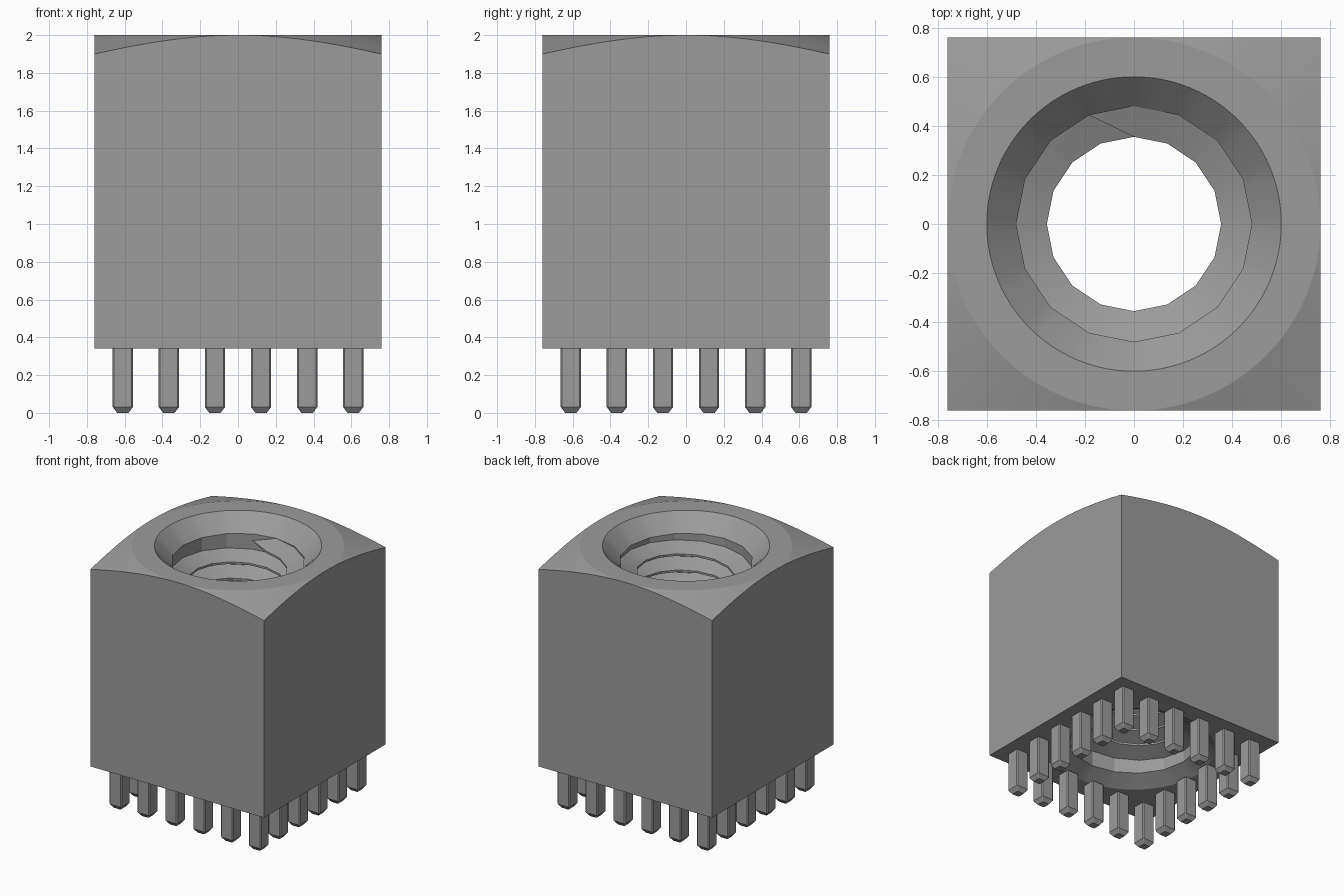
import bpy, bmesh, math

cube = bpy.data.objects.get("Cube")
if cube:
    bpy.data.objects.remove(cube, do_unlink=True)

HALF, BASE, TOP = 0.76, 0.34, 2.0
RIM, BORE, CREST = 0.60, 0.48, 0.355
SIDES, SEGS = 16, 96          # bore sides, block segments (multiple of 16)

grey = bpy.data.materials.new("grey_metal")
grey.use_nodes = True
grey.diffuse_color = (0.33, 0.33, 0.33, 1)
grey.node_tree.nodes["Principled BSDF"].inputs["Base Color"].default_value = (0.33, 0.33, 0.33, 1)


def finish(name, bm, angle=30):
    bmesh.ops.remove_doubles(bm, verts=bm.verts, dist=1e-5)
    bmesh.ops.recalc_face_normals(bm, faces=bm.faces)
    mesh = bpy.data.meshes.new(name)
    bm.to_mesh(mesh)
    bm.free()
    mesh.materials.append(grey)
    obj = bpy.data.objects.new(name, mesh)
    bpy.context.collection.objects.link(obj)
    bpy.ops.object.select_all(action='DESELECT')
    obj.select_set(True)
    bpy.context.view_layer.objects.active = obj
    bpy.ops.object.shade_smooth_by_angle(angle=math.radians(angle))
    return obj


def square_radius(a):
    return HALF / max(abs(math.cos(a)), abs(math.sin(a)))


def bore_radius(a):
    step = 2 * math.pi / SIDES
    return BORE * math.cos(step / 2) / math.cos(a % step - step / 2)


# Square block: chamfered corners, countersunk through bore
def block_section(a):
    outer, bore = square_radius(a), bore_radius(a)
    drop = 0.10 * (outer - HALF) / (HALF * (math.sqrt(2) - 1))
    return [(bore, TOP - 0.125), (RIM, TOP), (HALF, TOP), (outer, TOP - drop),
            (outer, BASE), (RIM, BASE), (bore, BASE + 0.07)]


bm = bmesh.new()
rings = []
for i in range(SEGS):
    a = 2 * math.pi * i / SEGS
    rings.append([bm.verts.new((r * math.cos(a), r * math.sin(a), z))
                  for r, z in block_section(a)])
for i in range(SEGS):
    p, q = rings[i], rings[(i + 1) % SEGS]
    for k in range(len(p)):
        n = (k + 1) % len(p)
        bm.faces.new((p[k], q[k], q[n], p[n]))
finish("block", bm, 15)

# Internal helical thread, tapering into the bore at both ends
PITCH, TURNS, FLANK, FLAT = 0.128, 10, 0.061, 0.008
Z_START = TOP - 0.187 - PITCH * TURNS
bm = bmesh.new()
count = SIDES * TURNS
sections = []
for i in range(-1, count + 2):
    a = math.pi / 2 + 2 * math.pi * i / SIDES
    z = Z_START + PITCH * i / SIDES
    if i in (-1, count + 1):
        section = [(BORE, z)] * 4
    else:
        section = [(BORE, z + FLANK), (CREST, z + FLAT), (CREST, z - FLAT), (BORE, z - FLANK)]
    sections.append([bm.verts.new((r * math.cos(a), r * math.sin(a), h)) for r, h in section])
for p, q in zip(sections, sections[1:]):
    for k in range(3):
        bm.faces.new((p[k], q[k], q[k + 1], p[k + 1]))
finish("internal_thread", bm)


# Pin: square post with cut vertical edges and a tapered tip
def octagon(bm, x, y, z, half, cut):
    c = half - cut
    pts = [(half, -c), (half, c), (c, half), (-c, half),
           (-half, c), (-half, -c), (-c, -half), (c, -half)]
    return [bm.verts.new((x + u, y + v, z)) for u, v in pts]


def add_pin(name, x, y):
    bm = bmesh.new()
    loops = [octagon(bm, x, y, 0.0, 0.03, 0.004),
             octagon(bm, x, y, 0.032, 0.054, 0.008),
             octagon(bm, x, y, BASE + 0.002, 0.054, 0.008)]
    bm.faces.new(loops[0])
    bm.faces.new(loops[-1])
    for p, q in zip(loops, loops[1:]):
        for k in range(8):
            n = (k + 1) % 8
            bm.faces.new((p[k], p[n], q[n], q[k]))
    finish(name, bm, 20)


# Pins around the edge of the underside
spots = [-0.61 + 0.244 * i for i in range(6)]
number = 0
for i, x in enumerate(spots):
    for j, y in enumerate(spots):
        if i in (0, 5) or j in (0, 5):
            number += 1
            add_pin(f"pin_{number:02d}", x, y)
